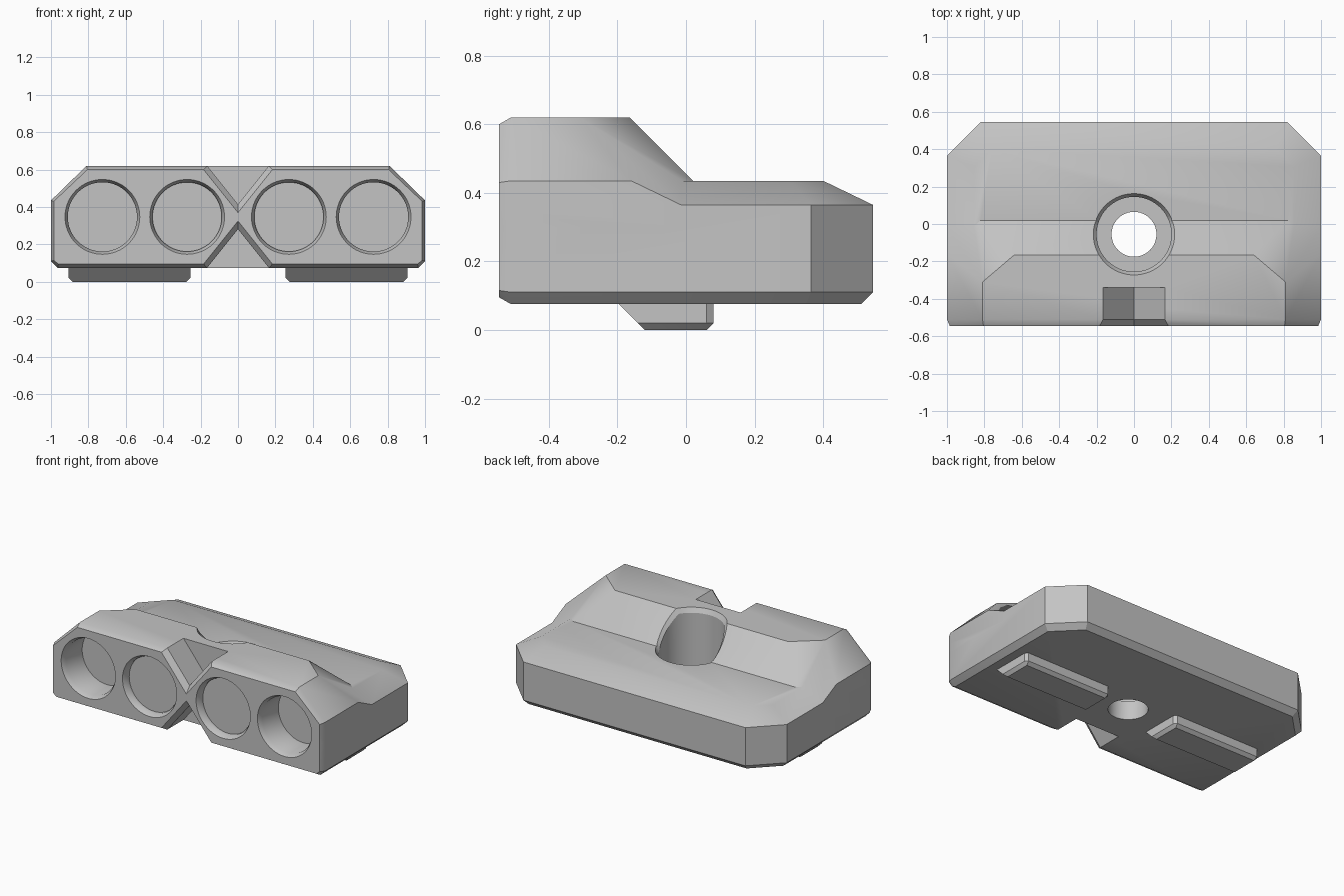
import bpy
import bmesh
from math import sin, cos, tau

old = bpy.data.objects.get("Cube")
if old:
    bpy.data.objects.remove(old, do_unlink=True)

grey = bpy.data.materials.new("plain grey")
grey.use_nodes = True
colour = (0.55, 0.55, 0.55, 1)
grey.diffuse_color = colour
grey.node_tree.nodes["Principled BSDF"].inputs["Base Color"].default_value = colour


def finish(name, bm):
    bmesh.ops.recalc_face_normals(bm, faces=bm.faces[:])
    mesh = bpy.data.meshes.new(name)
    bm.to_mesh(mesh)
    bm.free()
    mesh.materials.append(grey)
    obj = bpy.data.objects.new(name, mesh)
    bpy.context.collection.objects.link(obj)
    return obj


def hull(name, half, centre=0):
    """Convex solid from half its corners, mirrored about x = centre."""
    bm = bmesh.new()
    for x, y, z in half:
        for side in (-1, 1):
            bm.verts.new((centre + side * x, y, z))
    out = bmesh.ops.convex_hull(bm, input=bm.verts[:])
    spare = {v for v in out["geom_interior"] + out["geom_unused"]
             if isinstance(v, bmesh.types.BMVert)}
    bmesh.ops.delete(bm, geom=list(spare), context="VERTS")
    bmesh.ops.dissolve_limit(bm, angle_limit=0.01, verts=bm.verts[:], edges=bm.edges[:])
    return finish(name, bm)


def loft(name, rings):
    """Closed solid through rings of equal length."""
    bm = bmesh.new()
    loops = [[bm.verts.new(p) for p in ring] for ring in rings]
    for a, b in zip(loops, loops[1:]):
        for i in range(len(a)):
            j = (i + 1) % len(a)
            bm.faces.new((a[i], a[j], b[j], b[i]))
    bm.faces.new(loops[0])
    bm.faces.new(loops[-1])
    bmesh.ops.triangulate(bm, faces=[f for f in bm.faces if len(f.verts) == 4])
    return finish(name, bm)


def combine(target, tool, operation):
    tool.hide_render = True
    mod = target.modifiers.new("combine", "BOOLEAN")
    mod.operation = operation
    mod.solver = "EXACT"
    mod.object = tool
    bpy.context.view_layer.objects.active = target
    bpy.ops.object.modifier_apply(modifier=mod.name)
    bpy.data.objects.remove(tool, do_unlink=True)


front, lip = -0.545, -0.51

# Low chamfered slab
body = hull("body", [
    (0.985, front, 0.115), (0.96, front, 0.095), (0.985, front, 0.36),
    (1, lip, 0.11), (0.965, lip, 0.075), (1, lip, 0.365), (0.855, lip, 0.435),
    (1, 0.365, 0.11), (1, 0.365, 0.365), (0.82, 0.545, 0.11), (0.82, 0.545, 0.365),
    (0.965, 0.35, 0.075), (0.805, 0.51, 0.075),
    (0.855, 0.305, 0.435), (0.76, 0.4, 0.435)])

# Raised front with faceted rear corners
raised = hull("raised_front", [
    (0.985, front, 0.3), (0.985, front, 0.43), (0.805, front, 0.6),
    (1, lip, 0.3), (1, lip, 0.435), (0.81, lip, 0.62),
    (0.81, -0.31, 0.62), (0.64, -0.165, 0.62), (0.82, 0.02, 0.435),
    (1, -0.16, 0.435), (1, -0.015, 0.365), (1, -0.015, 0.3), (0.82, 0.02, 0.3)])
combine(body, raised, "UNION")

# V notches above and below, flared at the front
for edge, up in ((0.62, 1), (0.075, -1)):
    rings = []
    for y, w in ((-0.34, 0.165), (lip, 0.165), (front, 0.2), (-0.58, 0.235)):
        out = 0.1
        wide = w + out / 1.25
        rings.append([(-wide, y, edge + up * out), (wide, y, edge + up * out),
                      (0, y, edge - up * 1.25 * w)])
    combine(body, loft("notch_cutter", rings), "DIFFERENCE")

SEG = 64


def circle(r):
    return [(r * cos(tau * i / SEG), r * sin(tau * i / SEG)) for i in range(SEG)]


# Round front sockets, the outer pair deeper
for x, depth in ((-0.725, 0.2), (-0.272, 0.05), (0.272, 0.05), (0.725, 0.2)):
    steps = ((front + depth, 0.185), (front + 0.03, 0.185), (front, 0.2), (-0.57, 0.2125))
    rings = [[(x + u, y, 0.347 + v) for u, v in circle(r)] for y, r in steps]
    combine(body, loft("socket_cutter", rings), "DIFFERENCE")

# Counterbored centre hole whose bevelled rim follows the slope
MID = -0.055


def surface(y):
    return min(0.62, max(0.435, 0.435 + (0.02 - y)))


def rim(r, lift):
    return [(u, MID + v, surface(MID + v) + lift) for u, v in circle(r)]


def level(r, z):
    return [(u, MID + v, z) for u, v in circle(r)]


bore = loft("bore_cutter", [level(0.2, 0.2), rim(0.2, -0.03), rim(0.235, 0.03), level(0.235, 0.8)])
combine(body, bore, "DIFFERENCE")
combine(body, loft("hole_cutter", [level(0.12, 0), level(0.12, 0.3)]), "DIFFERENCE")

# Two feet underneath
feet = [hull(name, [
    (0.325, -0.2, 0.08), (0.325, 0.06, 0.08), (0.31, 0.08, 0.08),
    (0.325, -0.14, 0.02), (0.325, 0.06, 0.02), (0.31, 0.08, 0.02),
    (0.305, -0.12, 0), (0.305, 0.06, 0)], x)
    for name, x in (("right_foot", -0.58), ("left_foot", 0.58))]

for obj in [body] + feet:
    bpy.ops.object.select_all(action="DESELECT")
    obj.select_set(True)
    bpy.context.view_layer.objects.active = obj
    bpy.ops.object.shade_smooth_by_angle()
